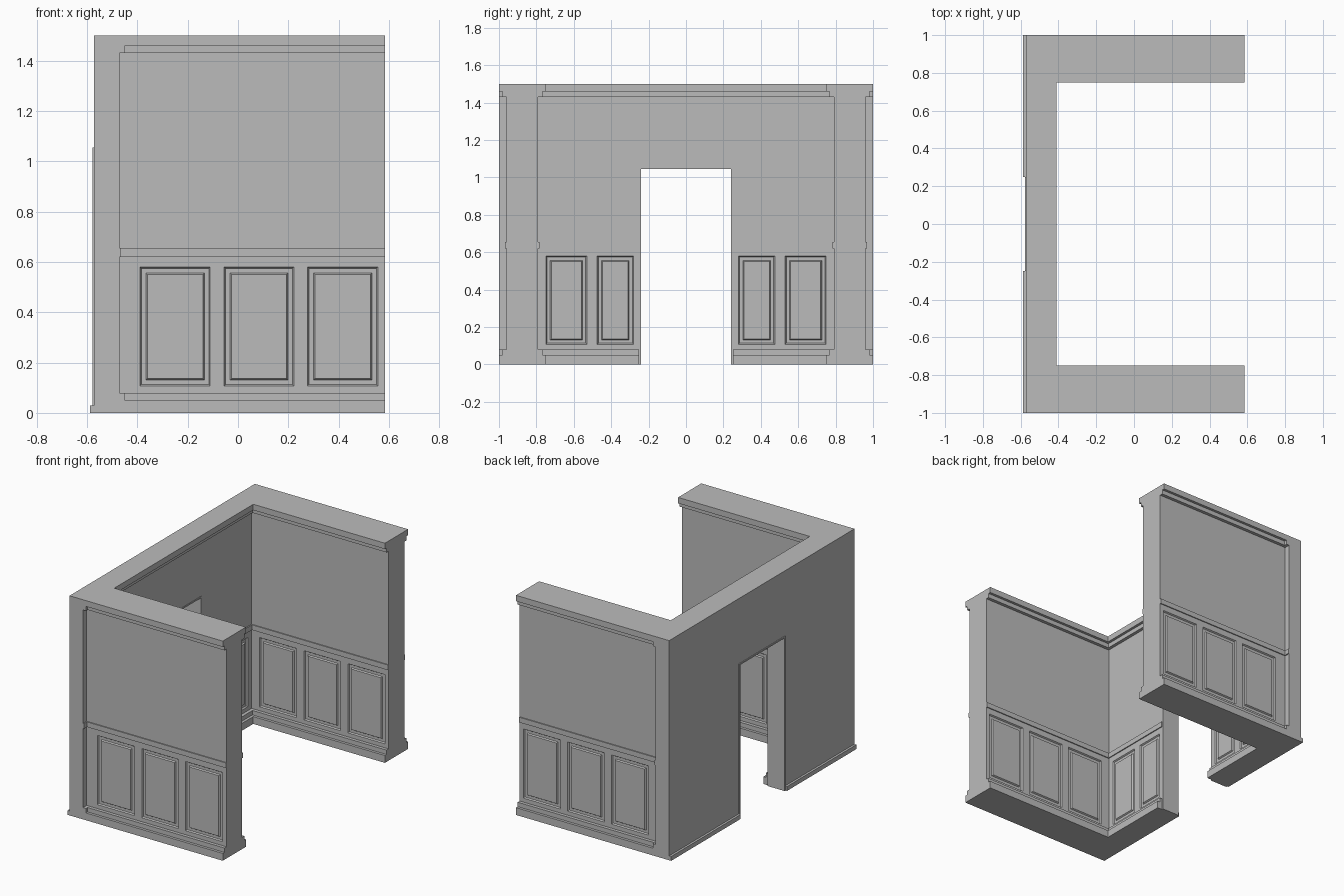
import bpy
import bmesh

if "Cube" in bpy.data.objects:
    bpy.data.objects.remove(bpy.data.objects["Cube"])

grey = bpy.data.materials.new("plain_grey")
grey.diffuse_color = (0.5, 0.5, 0.5, 1)
grey.use_nodes = True
grey.node_tree.nodes["Principled BSDF"].inputs["Base Color"].default_value = grey.diffuse_color


def make_object(name, bm):
    bmesh.ops.recalc_face_normals(bm, faces=bm.faces)
    mesh = bpy.data.meshes.new(name)
    bm.to_mesh(mesh)
    bm.free()
    mesh.materials.append(grey)
    ob = bpy.data.objects.new(name, mesh)
    bpy.context.collection.objects.link(ob)
    return ob


def add_box(bm, lo, hi):
    vs = bmesh.ops.create_cube(bm, size=1)["verts"]
    for v in vs:
        v.co = [a + (c + 0.5) * (b - a) for a, b, c in zip(lo, hi, v.co)]


def box(name, *spans):
    bm = bmesh.new()
    for lo, hi in spans:
        add_box(bm, lo, hi)
    return make_object(name, bm)


def add_groove(bm, u0, u1, v0, v1, place):
    """Rectangular ring cutter that leaves a raised field inside it."""
    loops = []
    for inset, w in ((-0.001, 0.002), (0.006, -0.009), (0.024, -0.009), (0.031, 0.002)):
        a, b, c, d = u0 + inset, u1 - inset, v0 + inset, v1 - inset
        loops.append([bm.verts.new(place(u, v, w))
                      for u, v in ((a, c), (b, c), (b, d), (a, d))])
    for i in range(4):
        p, q = loops[i], loops[(i + 1) % 4]
        for k in range(4):
            m = (k + 1) % 4
            bm.faces.new((p[k], p[m], q[m], q[k]))


BACK, END, TOP = -0.573, 0.585, 1.5
cutters = []

# Solid block that becomes the three walls
walls = box("walls", ((BACK, -1, 0), (END, 1, TOP)))

# Room hollow, stepped for the cornice, skirting and chair rail
# (recess depth, bottom, top)
bands = [(0.018, 0.05, 1.46), (0.033, 0.08, 1.43),
         (0.04, 0.08, 0.62), (0.04, 0.655, 1.43)]
cutters.append(box("hollow_cutter", ((-0.41, -0.75, -1), (1, 0.75, 2))))
for d, z0, z1 in bands:
    cutters.append(box("inner_step_cutter",
                       ((-0.41 - d, -0.75 - d, z0), (1, 0.75 + d, z1))))
    # Same steps on the outside of the side walls, stopping at the corner pillars
    cutters.append(box("outer_step_cutter",
                       ((-0.431 - d, -2, z0), (1, -1 + d, z1)),
                       ((-0.431 - d, 1 - d, z0), (1, 2, z1))))

# Doorway
cutters.append(box("door_cutter", ((-1, -0.25, -1), (0, 0.25, 1.055))))

# Wainscot panels
bm = bmesh.new()
for s in (-1, 1):
    for u0, u1 in ((-0.39, -0.11), (-0.055, 0.222), (0.276, 0.556)):
        add_groove(bm, u0, u1, 0.107, 0.58,
                   lambda u, v, w: (u, s * (0.96 + w), v))
        add_groove(bm, u0, u1, 0.107, 0.58,
                   lambda u, v, w: (u, s * (0.79 - w), v))
    for u0, u1 in ((0.28, 0.475), (0.53, 0.75)):
        add_groove(bm, u0, u1, 0.107, 0.58,
                   lambda u, v, w: (-0.45 + w, s * u, v))
cutters.append(make_object("panel_cutter", bm))

# Carve the walls and discard the cutters
for c in cutters:
    c.hide_render = True
    mod = walls.modifiers.new("cut", "BOOLEAN")
    mod.operation = "DIFFERENCE"
    mod.solver = "EXACT"
    mod.object = c
bpy.context.view_layer.update()
graph = bpy.context.evaluated_depsgraph_get()
carved = bpy.data.meshes.new_from_object(walls.evaluated_get(graph))
walls.modifiers.clear()
walls.data = carved
carved.materials.clear()
carved.materials.append(grey)
for c in cutters:
    bpy.data.objects.remove(c)

# Door lining: two posts and a head
box("door_lining",
    ((-0.578, -0.25, 0), (-0.447, -0.24, 1.045)),
    ((-0.578, 0.24, 0), (-0.447, 0.25, 1.045)),
    ((-0.578, -0.25, 1.045), (-0.447, 0.25, 1.055)))

# Skirting along the rear face, either side of the door
box("rear_skirting",
    ((-0.588, -1, 0), (BACK, -0.25, 0.03)),
    ((-0.588, 0.25, 0), (BACK, 1, 0.03)))
